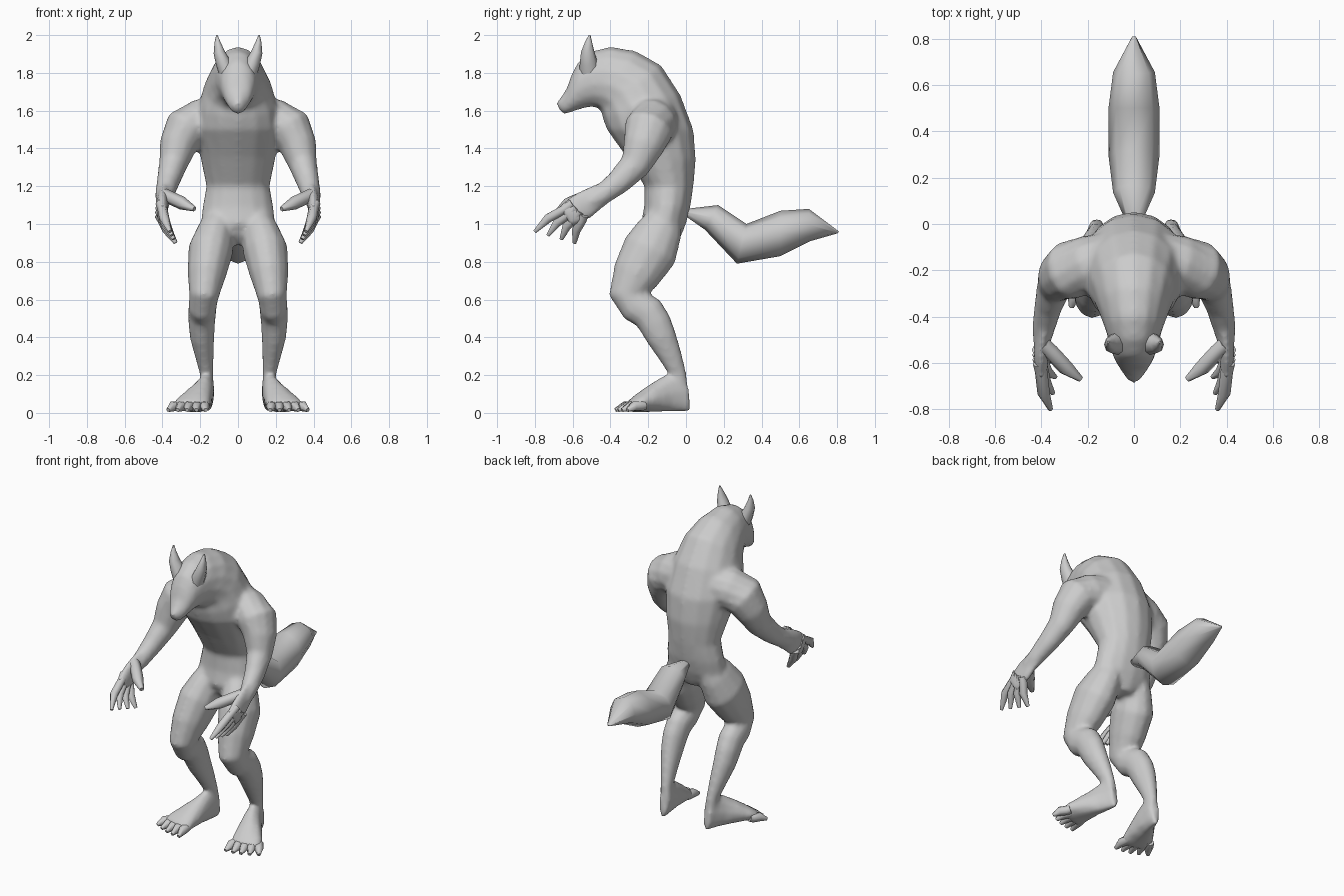
import bpy
import bmesh
import math
from mathutils import Vector

default_cube = bpy.data.objects.get("Cube")
if default_cube:
    bpy.data.objects.remove(default_cube, do_unlink=True)

# One plain material for the whole figure
GREY = (.6, .6, .6, 1)
fur = bpy.data.materials.new("grey_fur")
fur.use_nodes = True
fur.diffuse_color = GREY
fur.node_tree.nodes["Principled BSDF"].inputs["Base Color"].default_value = GREY


def refine(stations):
    """Add a smoothly curved in-between station to every gap."""
    last = len(stations) - 1
    result = [stations[0]]
    for i in range(last):
        before, start = stations[max(i - 1, 0)], stations[i]
        end, after = stations[i + 1], stations[min(i + 2, last)]
        middle = [(9 * (s + e) - b - a) / 16
                  for b, s, e, a in zip(before, start, end, after)]
        result.extend([middle, end])
    return result


def loft(name, rings, sides, mirror=1):
    """Skin a row of elliptical rings, each given as centre, axis, axis."""
    bm = bmesh.new()
    rows = []
    for centre, axis_a, axis_b in rings:
        row = []
        for i in range(sides):
            angle = math.tau * i / sides
            point = centre + axis_a * math.cos(angle) + axis_b * math.sin(angle)
            row.append(bm.verts.new((point.x * mirror, point.y, max(point.z, 0))))
        rows.append(row)
    for low, high in zip(rows, rows[1:]):
        for i in range(sides):
            j = (i + 1) % sides
            bm.faces.new((low[i], low[j], high[j], high[i]))
    bm.faces.new(rows[0])
    bm.faces.new(rows[-1])
    bmesh.ops.recalc_face_normals(bm, faces=bm.faces)
    mesh = bpy.data.meshes.new(name)
    bm.to_mesh(mesh)
    bm.free()
    mesh.materials.append(fur)
    part = bpy.data.objects.new(name, mesh)
    bpy.context.collection.objects.link(part)
    bpy.ops.object.select_all(action="DESELECT")
    part.select_set(True)
    bpy.context.view_layer.objects.active = part
    bpy.ops.object.shade_smooth_by_angle(angle=math.radians(65))
    return part


def outline_loft(name, stations, sides):
    """Centre-line part from pairs of outline points (y, z) and a half width."""
    rings = []
    for back_y, back_z, front_y, front_z, width in stations:
        back = Vector((0, back_y, back_z))
        front = Vector((0, front_y, front_z))
        rings.append(((back + front) / 2, (back - front) / 2, Vector((width, 0, 0))))
    return loft(name, rings, sides)


def limb(name, stations, sides, mirror):
    """Part along a path; each station is x, y, z, side radius, depth radius."""
    points = [Vector(station[:3]) for station in stations]
    rings = []
    for i, (point, station) in enumerate(zip(points, stations)):
        before = points[max(i - 1, 0)]
        after = points[min(i + 1, len(points) - 1)]
        tangent = (after - before).normalized()
        across = Vector((1, 0, 0))
        across = (across - tangent * across.dot(tangent)).normalized()
        depth = tangent.cross(across)
        rings.append((point, across * station[3], depth * station[4]))
    return loft(name, rings, sides, mirror)


def oval(path, ratio):
    """Give each x, y, z, radius station a depth in a fixed ratio."""
    return refine([(x, y, z, radius, radius * ratio) for x, y, z, radius in path])


def digit(name, base, tip, radius, bulge, mirror):
    """Finger, thumb or toe with a raised middle joint and a narrow tip."""
    base, tip = Vector(base), Vector(tip)
    root = base + (base - tip) / 4
    middle = (base + tip) / 2 + Vector(bulge)
    path = [(*root, radius), (*base, radius), (*middle, radius), (*tip, radius / 2.5)]
    limb(name, [(*station, station[3]) for station in path], 6, mirror)


# Pelvis, hunched back, neck, head and muzzle in one skin
body = outline_loft("body", refine([
    (-.05, .89, -.16, .89, .05),
    (0, 1, -.24, 1, .2),
    (.04, 1.2, -.22, 1.2, .17),
    (.04, 1.5, -.42, 1.5, .23),
    (-.13, 1.84, -.45, 1.6, .18),
    (-.4, 1.94, -.5, 1.62, .125),
    (-.57, 1.86, -.58, 1.6, .09),
    (-.63, 1.72, -.64, 1.58, .055),
    (-.69, 1.64, -.66, 1.59, .025),
]), 14)
skin = [body]

# Bushy, angular tail
outline_loft("tail", [
    (0, 1.08, 0, 1.04, .03),
    (.17, 1.1, .1, .97, .09),
    (.32, 1, .27, .79, .11),
    (.5, 1.07, .5, .83, .11),
    (.65, 1.08, .66, .91, .09),
    (.81, .96, .8, .95, .01),
], 8)

for side, mirror in (("left", 1), ("right", -1)):
    # Pointed ear
    limb(side + "_ear", oval([
        (.06, -.51, 1.81, .045),
        (.1, -.52, 1.91, .03),
        (.112, -.51, 2, .004),
    ], 1.2), 8, mirror)

    # Shoulder, upper arm and forearm
    skin.append(limb(side + "_arm", oval([
        (.12, -.15, 1.56, .11),
        (.28, -.2, 1.5, .12),
        (.345, -.27, 1.31, .075),
        (.39, -.45, 1.15, .05),
        (.4, -.55, 1.1, .03),
    ], 1.1), 12, mirror))

    # Flat palm, curled fingers and inward thumb
    skin.append(limb(side + "_palm", oval([
        (.39, -.43, 1.17, .025),
        (.4, -.54, 1.1, .033),
        (.4, -.64, 1.04, .028),
    ], 2.4), 10, mirror))
    for n in range(4):
        base = (.4, -.64 + .03 * n, 1.08 - .02 * n)
        tip = (.36 - .01 * n, -.8 + .07 * n, .96 - .02 * n)
        digit(f"{side}_finger_{n}", base, tip, .027, (.01, -.01, .01), mirror)
    digit(side + "_thumb", (.36, -.55, 1.14), (.23, -.67, 1.08),
          .035, (0, -.01, 0), mirror)

    # Thigh, knee and shin
    skin.append(limb(side + "_leg", oval([
        (.09, -.1, 1.05, .07),
        (.145, -.19, .86, .12),
        (.18, -.31, .62, .08),
        (.19, -.2, .53, .075),
        (.19, -.13, .4, .065),
        (.165, -.04, .2, .036),
        (.165, -.04, .1, .036),
    ], 1.25), 12, mirror))

    # Tall heel and splayed foot, resting on the ground
    sole = [(.155, .01, .12, .03), (.18, -.1, .1, .055),
            (.24, -.25, .05, .1), (.255, -.3, .03, .09)]
    skin.append(limb(side + "_foot", refine([(x, y, high, wide, high)
                                            for x, y, high, wide in sole]), 10, mirror))

    # Row of toes fanning outward
    for n in range(5):
        base = (.18 + .035 * n, -.28 + .01 * n, .035)
        tip = (.17 + .05 * n, -.375 + .004 * n * n, .015)
        digit(f"{side}_toe_{n}", base, tip, .028, (0, 0, .01), mirror)

# Fuse torso, limbs, palms and feet into one continuous skin
bpy.ops.object.select_all(action="DESELECT")
for part in skin:
    part.select_set(True)
bpy.context.view_layer.objects.active = body
bpy.ops.object.join()
fuse = body.modifiers.new("fuse", "REMESH")
fuse.mode = "VOXEL"
fuse.voxel_size = .014
fuse.use_smooth_shade = True
soften = body.modifiers.new("soften", "SMOOTH")
soften.factor = .5
soften.iterations = 8
